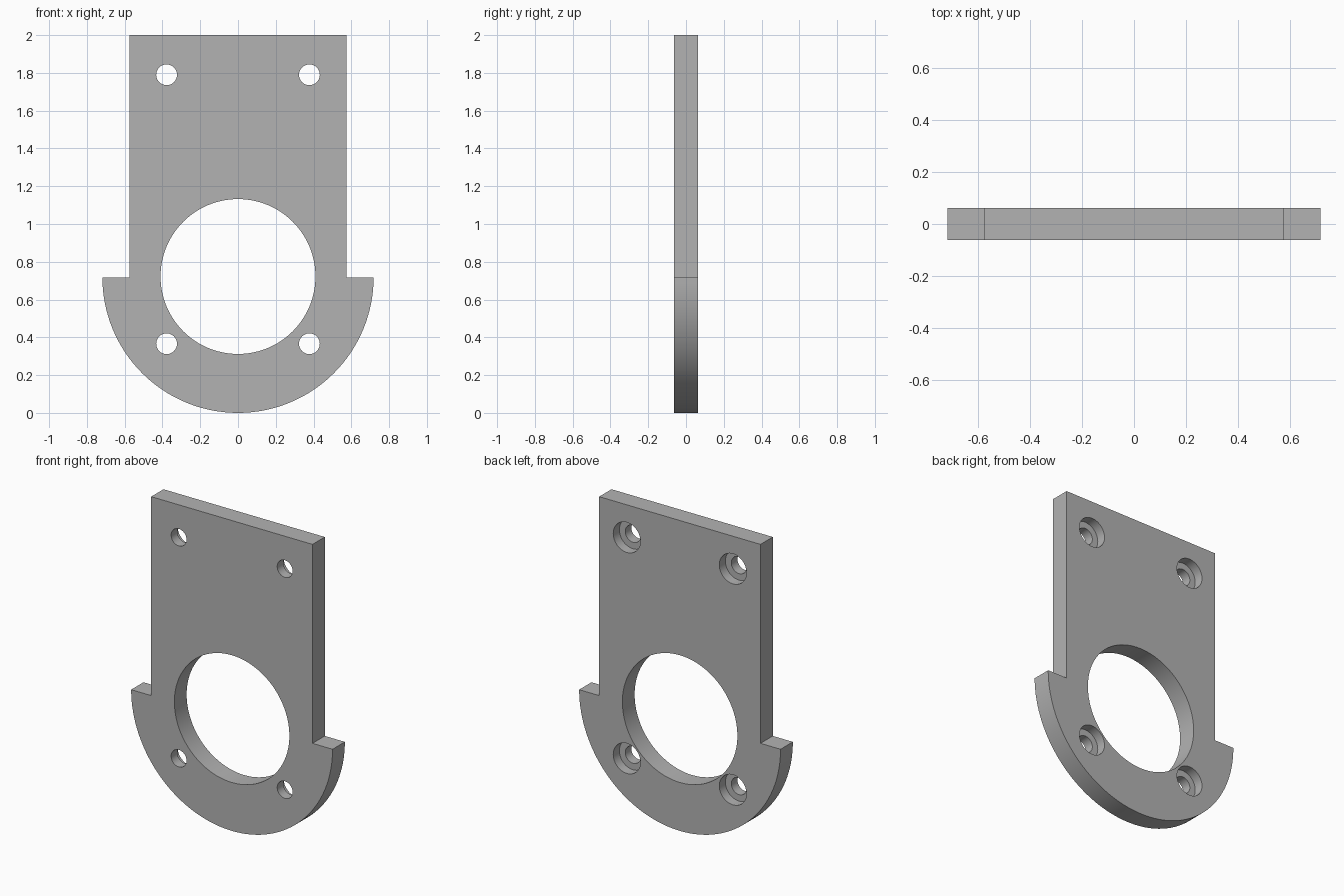
import bpy
import bmesh
from math import pi, cos, sin, radians
from mathutils import Matrix, Vector

HALF_T = 0.0625       # half the plate thickness
CENTRE_Z = 0.718      # centre of the round end and of the bore
OUTER_R = 0.718
HALF_W = 0.575
TOP_Z = 2.0
BORE_R = 0.41
HOLE_R, RECESS_R = 0.055, 0.097
HOLE_X = 0.378
HOLE_ROWS = (0.366, 1.79)

cube = bpy.data.objects.get("Cube")
if cube:
    bpy.data.objects.remove(cube, do_unlink=True)

grey = bpy.data.materials.new("plain grey")
grey.use_nodes = True
colour = (0.45, 0.45, 0.45, 1)
grey.diffuse_color = colour
grey.node_tree.nodes["Principled BSDF"].inputs["Base Color"].default_value = colour


def add_object(name, bm):
    bmesh.ops.recalc_face_normals(bm, faces=bm.faces)
    mesh = bpy.data.meshes.new(name)
    bm.to_mesh(mesh)
    bm.free()
    mesh.materials.append(grey)
    obj = bpy.data.objects.new(name, mesh)
    bpy.context.collection.objects.link(obj)
    return obj


def add_cutter(name, radius, x, z, y0, y1, sides):
    """Cylinder along y, used to drill the plate."""
    bm = bmesh.new()
    place = Matrix.Translation((x, (y0 + y1) / 2, z)) @ Matrix.Rotation(pi / 2, 4, 'X')
    bmesh.ops.create_cone(bm, cap_ends=True, segments=sides, radius1=radius,
                          radius2=radius, depth=y1 - y0, matrix=place)
    cutter = add_object(name, bm)
    cutter.hide_render = True
    return cutter


# Plate outline: half disc below, narrower rectangle above
steps = 64
outline = [(OUTER_R * cos(pi + pi * i / steps), CENTRE_Z + OUTER_R * sin(pi + pi * i / steps))
           for i in range(steps + 1)]
outline += [(HALF_W, CENTRE_Z), (HALF_W, TOP_Z), (-HALF_W, TOP_Z), (-HALF_W, CENTRE_Z)]
bm = bmesh.new()
face = bm.faces.new([bm.verts.new((x, -HALF_T, z)) for x, z in outline])
extruded = bmesh.ops.extrude_face_region(bm, geom=[face], use_keep_orig=True)
bmesh.ops.translate(bm, vec=Vector((0, 2 * HALF_T, 0)),
                    verts=[v for v in extruded["geom"] if isinstance(v, bmesh.types.BMVert)])
plate = add_object("mounting_plate", bm)

# Large bore, then screw holes with recesses open to the back
cutters = [add_cutter("bore_cutter", BORE_R, 0, CENTRE_Z + 0.004, -0.2, 0.2, 96)]
for z in HOLE_ROWS:
    for x in (-HOLE_X, HOLE_X):
        cutters.append(add_cutter("hole_cutter", HOLE_R, x, z, -0.2, 0.2, 40))
        cutters.append(add_cutter("recess_cutter", RECESS_R, x, z, 0, 0.2, 48))

bpy.context.view_layer.objects.active = plate
plate.select_set(True)
for cutter in cutters:
    mod = plate.modifiers.new("drill", 'BOOLEAN')
    mod.operation = 'DIFFERENCE'
    mod.solver = 'EXACT'
    mod.object = cutter
    bpy.ops.object.modifier_apply(modifier=mod.name)
    bpy.data.objects.remove(cutter, do_unlink=True)

bpy.ops.object.shade_smooth_by_angle(angle=radians(30))
